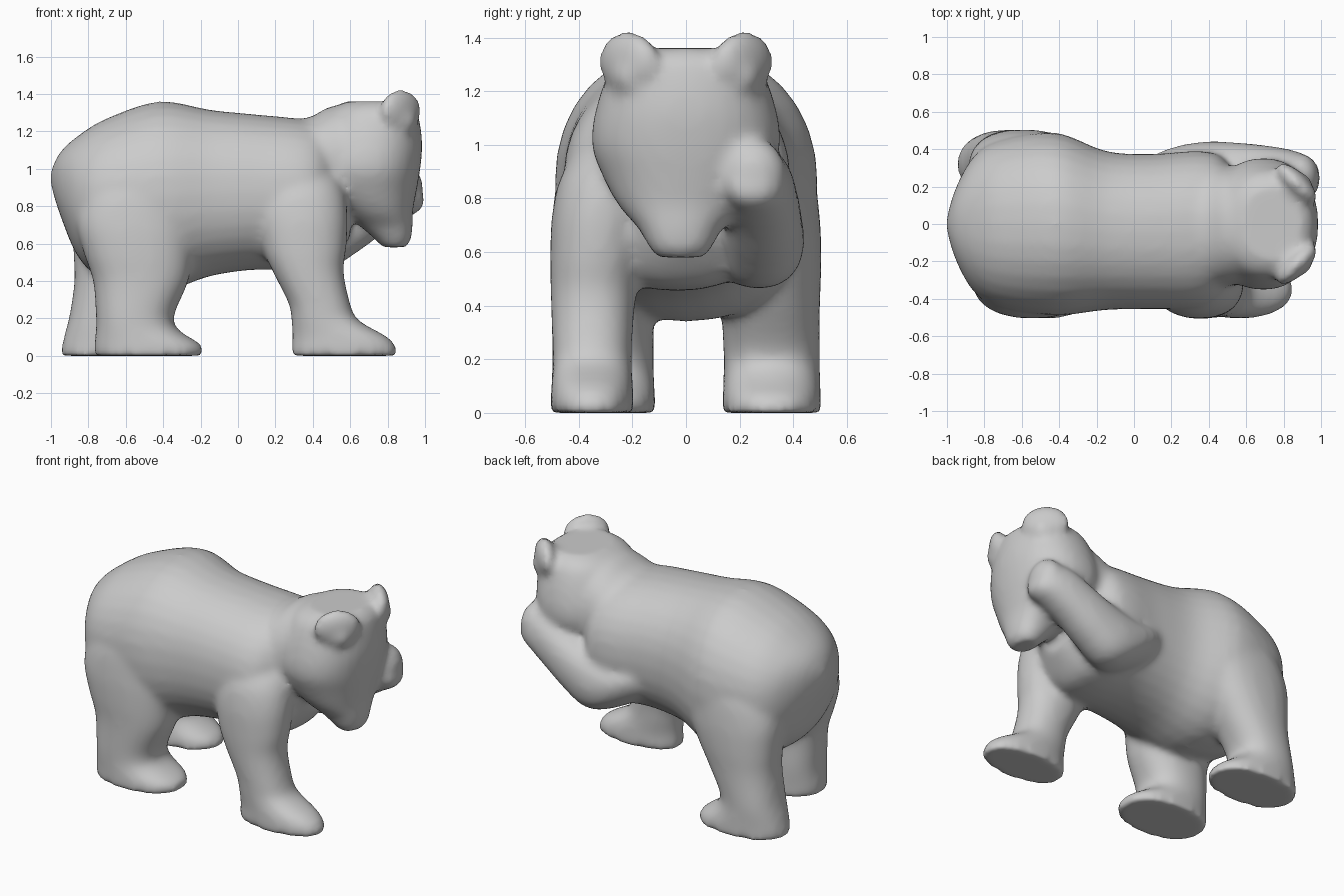
import bpy, bmesh, math
from mathutils import Vector, Matrix

if "Cube" in bpy.data.objects:
    bpy.data.objects.remove(bpy.data.objects["Cube"])

X, Y, Z = Vector((1, 0, 0)), Vector((0, 1, 0)), Vector((0, 0, 1))
parts = []


def finish(name, bm):
    bmesh.ops.recalc_face_normals(bm, faces=bm.faces)
    me = bpy.data.meshes.new(name)
    bm.to_mesh(me)
    bm.free()
    ob = bpy.data.objects.new(name, me)
    bpy.context.collection.objects.link(ob)
    parts.append(ob)


def refine(rings, steps=4):
    """Catmull-Rom interpolation between the given rings."""
    out = []
    for i in range(len(rings) - 1):
        a, b, c, d = (rings[max(i - 1, 0)], rings[i], rings[i + 1],
                      rings[min(i + 2, len(rings) - 1)])
        for k in range(steps):
            t = k / steps
            out.append([.5 * (2 * q + (r - p) * t + (2 * p - 5 * q + 4 * r - s) * t * t
                              + (3 * q - p - 3 * r + s) * t ** 3)
                        for p, q, r, s in zip(a, b, c, d)])
    return out + [rings[-1]]


def loft(name, rings, u, v, power=2.2, sides=32):
    """Skin a row of superelliptic rings: (x, y, z, radius along u, radius along v)."""
    bm = bmesh.new()
    loops = []
    for x, y, z, a, b in refine(rings):
        loop = []
        for i in range(sides):
            t = 2 * math.pi * i / sides
            c, s = math.cos(t), math.sin(t)
            pu = math.copysign(abs(c) ** (2 / power), c) * a
            pv = math.copysign(abs(s) ** (2 / power), s) * b
            loop.append(bm.verts.new(Vector((x, y, z)) + u * pu + v * pv))
        loops.append(loop)
    for p, q in zip(loops, loops[1:]):
        for i in range(sides):
            j = (i + 1) % sides
            bm.faces.new((p[i], p[j], q[j], q[i]))
    bm.faces.new(loops[0])
    bm.faces.new(loops[-1])
    finish(name, bm)


def blob(name, loc, size, turn=0):
    bm = bmesh.new()
    m = (Matrix.Translation(loc) @ Matrix.Rotation(math.radians(turn), 4, 'Z')
         @ Matrix.Diagonal((*size, 1)))
    bmesh.ops.create_uvsphere(bm, u_segments=24, v_segments=14, radius=1, matrix=m)
    finish(name, bm)


# Torso, rump to chest
loft("torso", [
    (-1.0, 0, .95, .04, .04), (-.95, 0, .92, .2, .17), (-.85, 0, .85, .37, .33),
    (-.7, 0, .835, .455, .435), (-.42, 0, .85, .49, .51), (-.15, -.035, .87, .425, .445),
    (.1, -.04, .875, .415, .415), (.35, -.03, .86, .42, .405), (.48, -.01, .86, .36, .37),
    (.6, 0, .88, .17, .25)], Y, Z)

# Neck running into the back of the head
loft("neck", [
    (.1, -.02, .92, .35, .34), (.36, -.02, .94, .345, .33), (.5, -.01, 1.01, .32, .325),
    (.7, 0, 1.07, .315, .285)], Y, Z)

# Head, crown down to the lowered snout
loft("head", [
    (.74, 0, 1.36, .16, .2), (.72, 0, 1.3, .24, .275), (.70, 0, 1.14, .285, .335),
    (.69, 0, 1.0, .285, .352), (.70, 0, .88, .255, .31), (.745, -.01, .77, .19, .24),
    (.795, -.02, .69, .14, .16), (.83, -.02, .62, .095, .12),
    (.835, -.02, .58, .065, .09)], X, Y)
blob("nose", (.885, -.02, .665), (.04, .07, .045))

# Ears: broad flattened discs facing outward and forward
for side in (-1, 1):
    blob("ear", (.87, side * .215, 1.31), (.145, .06, .115), -side * 45)
    blob("ear_base", (.84, side * .19, 1.26), (.12, .1, .1))

# Planted front leg
loft("front_leg", [
    (.32, -.17, 1.1, .14, .1), (.33, -.245, .92, .23, .2), (.34, -.31, .76, .245, .187),
    (.355, -.335, .58, .225, .172), (.375, -.345, .45, .19, .16), (.435, -.35, .28, .165, .15),
    (.465, -.35, .19, .18, .148), (.545, -.35, .1, .255, .152), (.567, -.35, .04, .282, .155),
    (.567, -.35, 0, .282, .153)], X, Y, 2.2)

# Hind legs: near one steps forward, far one back
loft("hind_leg_near", [
    (-.5, -.2, 1.1, .2, .16), (-.53, -.27, .9, .29, .2), (-.55, -.3, .72, .315, .2),
    (-.535, -.31, .55, .29, .195), (-.52, -.31, .4, .255, .19), (-.55, -.31, .22, .21, .19),
    (-.54, -.31, .14, .22, .19), (-.483, -.31, .06, .285, .195),
    (-.478, -.31, 0, .29, .197)], X, Y, 2.3)
loft("hind_leg_far", [
    (-.5, .2, 1.1, .2, .16), (-.53, .27, .9, .29, .2), (-.57, .3, .72, .31, .2),
    (-.61, .31, .55, .27, .195), (-.65, .315, .4, .225, .185), (-.71, .32, .22, .19, .18),
    (-.70, .32, .14, .22, .18), (-.655, .32, .06, .285, .183),
    (-.65, .32, 0, .297, .185)], X, Y, 2.3)

# Raised front leg with the paw at the face
tilt = Vector((-.55, 0, .84))
loft("raised_leg", [
    (.02, .17, .72, .15, .15), (.22, .24, .66, .17, .21), (.38, .28, .635, .16, .2),
    (.55, .285, .70, .15, .17), (.70, .28, .785, .14, .15), (.82, .265, .855, .135, .145),
    (.90, .25, .89, .122, .135), (.95, .245, .91, .085, .095)], Y, tilt)
blob("paw", (.895, .25, .89), (.095, .125, .135))

# Fuse all the parts into one softly blended skin
bpy.ops.object.select_all(action='DESELECT')
for ob in parts:
    ob.select_set(True)
bear = parts[0]
bpy.context.view_layer.objects.active = bear
bpy.ops.object.join()
bear.name = "bear"
remesh = bear.modifiers.new("fuse", 'REMESH')
remesh.mode = 'VOXEL'
remesh.voxel_size = .02
smooth = bear.modifiers.new("soften", 'SMOOTH')
smooth.factor = .5
smooth.iterations = 12
for m in ("fuse", "soften"):
    bpy.ops.object.modifier_apply(modifier=m)
bpy.ops.object.shade_smooth_by_angle(angle=math.radians(50))
